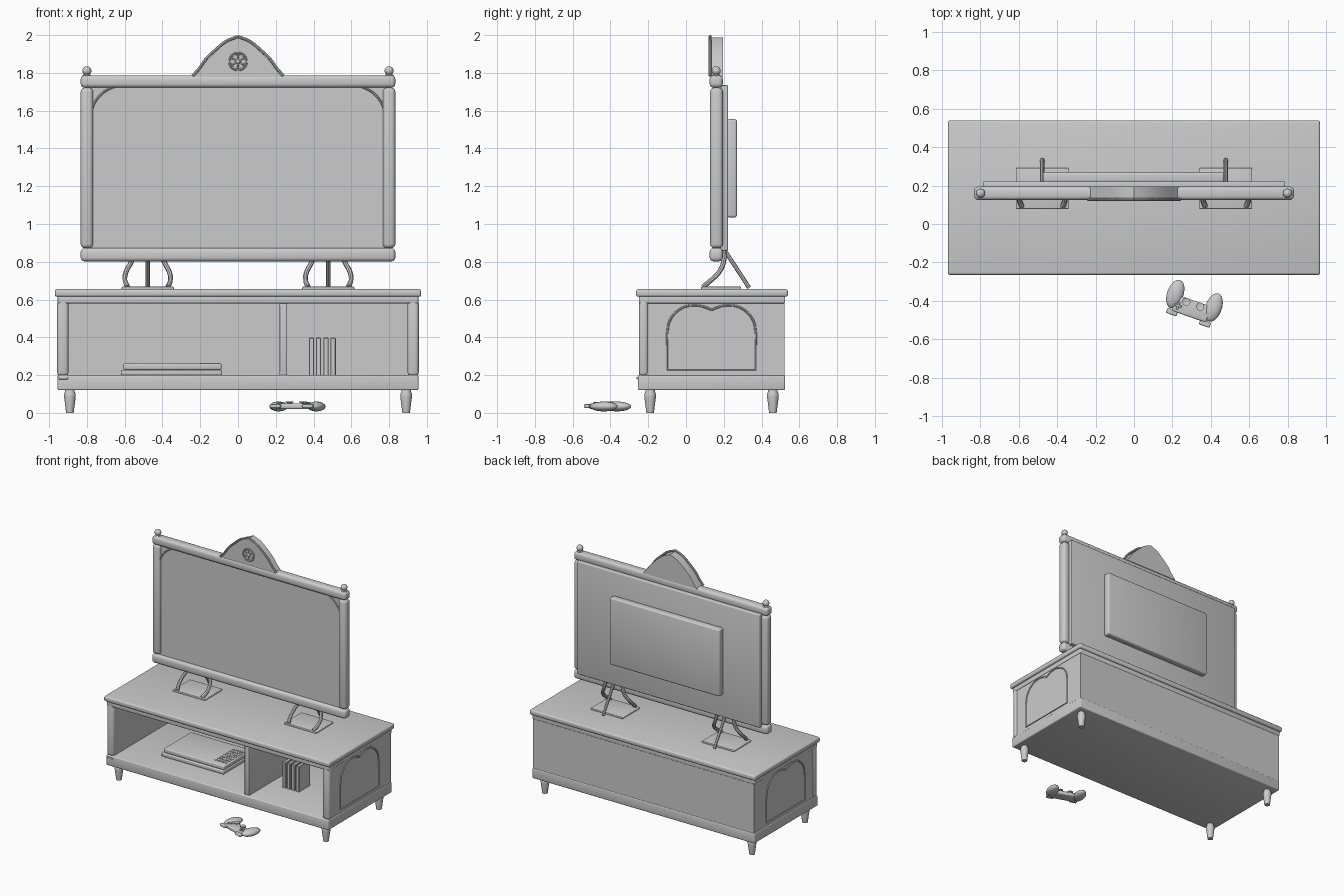
import bpy, bmesh, math
from mathutils import Matrix, Vector

if "Cube" in bpy.data.objects:
    bpy.data.objects.remove(bpy.data.objects["Cube"])

grey = bpy.data.materials.new("plain grey")
grey.diffuse_color = (0.6, 0.6, 0.6, 1)
grey.use_nodes = True
grey.node_tree.nodes["Principled BSDF"].inputs["Base Color"].default_value = grey.diffuse_color


def finish(name, bm, matrix=None):
    bmesh.ops.recalc_face_normals(bm, faces=bm.faces)
    if matrix:
        bm.transform(matrix)
    me = bpy.data.meshes.new(name)
    bm.to_mesh(me)
    bm.free()
    me.shade_smooth()
    me.set_sharp_from_angle(angle=math.radians(35))
    me.materials.append(grey)
    ob = bpy.data.objects.new(name, me)
    bpy.context.collection.objects.link(ob)
    return ob


def box(name, x0, x1, y0, y1, z0, z1, bevel=0.0, seg=3, matrix=None):
    bm = bmesh.new()
    mid = Vector(((x0 + x1) / 2, (y0 + y1) / 2, (z0 + z1) / 2))
    size = Matrix.Diagonal((abs(x1 - x0), y1 - y0, z1 - z0, 1))
    bmesh.ops.create_cube(bm, size=1, matrix=Matrix.Translation(mid) @ size)
    if bevel:
        bmesh.ops.bevel(bm, geom=bm.edges[:], offset=bevel, segments=seg,
                        profile=0.5, affect='EDGES')
    return finish(name, bm, matrix)


def ellipsoid(name, centre, radii, matrix=None):
    bm = bmesh.new()
    bmesh.ops.create_uvsphere(bm, u_segments=24, v_segments=14, radius=1,
                              matrix=Matrix.Translation(centre) @ Matrix.Diagonal((*radii, 1)))
    return finish(name, bm, matrix)


def lathe(name, centre, profile, matrix=None, steps=24):
    """Spin (radius, height) points around a vertical axis."""
    bm = bmesh.new()
    vs = [bm.verts.new((r, 0, h)) for r, h in profile]
    es = [bm.edges.new(p) for p in zip(vs, vs[1:])]
    bmesh.ops.spin(bm, geom=vs + es, axis=(0, 0, 1), cent=(0, 0, 0),
                   angle=math.tau, steps=steps)
    bmesh.ops.remove_doubles(bm, verts=bm.verts, dist=1e-5)
    bm.transform(Matrix.Translation(centre))
    return finish(name, bm, matrix)


def tube(name, pts, radius, smooth=True, closed=False):
    cu = bpy.data.curves.new(name, 'CURVE')
    cu.dimensions = '3D'
    cu.bevel_depth = radius
    cu.bevel_resolution = 2
    cu.resolution_u = 8
    cu.use_fill_caps = True
    sp = cu.splines.new('BEZIER')
    sp.bezier_points.add(len(pts) - 1)
    sp.use_cyclic_u = closed
    for bp, p in zip(sp.bezier_points, pts):
        bp.co = p
        bp.handle_left_type = bp.handle_right_type = 'AUTO' if smooth else 'VECTOR'
    tmp = bpy.data.objects.new(name + " path", cu)
    bpy.context.collection.objects.link(tmp)
    dg = bpy.context.evaluated_depsgraph_get()
    me = bpy.data.meshes.new_from_object(tmp.evaluated_get(dg))
    bpy.data.objects.remove(tmp)
    bm = bmesh.new()
    bm.from_mesh(me)
    return finish(name, bm)


def extrude_xz(name, pts, y0, y1):
    bm = bmesh.new()
    f = bm.faces.new([bm.verts.new((x, y0, z)) for x, z in pts])
    r = bmesh.ops.extrude_face_region(bm, geom=[f])
    bmesh.ops.translate(bm, vec=(0, y1 - y0, 0),
                        verts=[g for g in r['geom'] if isinstance(g, bmesh.types.BMVert)])
    return finish(name, bm)


# Cabinet
box("cabinet_top", -0.97, 0.97, -0.265, 0.54, 0.615, 0.655, 0.012)
box("cabinet_top_moulding", -0.955, 0.955, -0.25, 0.525, 0.58, 0.62, 0.006)
box("cabinet_base", -0.955, 0.955, -0.255, 0.525, 0.12, 0.20, 0.008)
box("cabinet_back", -0.95, 0.95, 0.495, 0.522, 0.19, 0.60)
box("cabinet_divider", 0.22, 0.26, -0.235, 0.5, 0.19, 0.59, 0.005)
box("base_badge", -0.95, -0.90, -0.262, -0.25, 0.178, 0.19, 0.003)
for s in (-1, 1):
    side = "left" if s < 0 else "right"
    box(side + "_cabinet_side", s * 0.90, s * 0.95, -0.235, 0.522, 0.19, 0.60)
    box(side + "_pilaster", s * 0.898, s * 0.957, -0.25, -0.20, 0.195, 0.60, 0.018)
    # double-arched moulding on the cabinet side
    x = s * 0.951
    arch = [(-0.10, 0.42), (-0.085, 0.49), (-0.03, 0.55), (0.04, 0.57), (0.10, 0.56), (0.135, 0.545)]
    for k in (0, 1):
        tube(f"{side}_side_arch_{k}", [(x, 0.27 - y if k else y, z) for y, z in arch], 0.006)
    tube(side + "_side_panel_line",
         [(x, -0.10, 0.42), (x, -0.10, 0.225), (x, 0.37, 0.225), (x, 0.37, 0.42)], 0.005, smooth=False)
    for y in (-0.19, 0.46):
        lathe(f"{side}_leg", (s * 0.89, y, 0),
              [(0, 0), (0.02, 0), (0.025, 0.04), (0.031, 0.085), (0.031, 0.1), (0.025, 0.112), (0.025, 0.125), (0, 0.125)])

# Television panel and frame
box("screen", -0.775, 0.775, 0.15, 0.20, 0.85, 1.735)
box("television_back", -0.785, 0.785, 0.185, 0.222, 0.86, 1.735, 0.006)
box("back_housing", -0.475, 0.47, 0.215, 0.27, 1.035, 1.555, 0.012)
box("frame_top", -0.833, 0.833, 0.125, 0.195, 1.722, 1.787, 0.02)
box("frame_bottom", -0.833, 0.833, 0.125, 0.195, 0.802, 0.872, 0.02)
for s in (-1, 1):
    side = "left" if s < 0 else "right"
    box(side + "_frame_post", s * 0.767, s * 0.833, 0.128, 0.195, 0.872, 1.722, 0.022)
    tube(side + "_corner_arc", [(s * (0.60 + 0.18 * math.sin(a)), 0.148, 1.56 + 0.175 * math.cos(a))
                                for a in (i * math.pi / 12 for i in range(7))], 0.006)
    lathe(side + "_finial_neck", (s * 0.80, 0.16, 1.78), [(0, 0), (0.022, 0), (0.022, 0.008), (0.012, 0.016), (0, 0.016)])
    ellipsoid(side + "_finial", (s * 0.80, 0.16, 1.811), (0.024, 0.024, 0.024))

# Crest with rim and rosette
half = [(0.24, 1.785), (0.207, 1.822), (0.17, 1.873), (0.12, 1.921), (0.065, 1.966), (0.0, 1.993)]
outline = half + [(-x, z) for x, z in half[-2::-1]]
extrude_xz("crest", [(x * 0.97, z - 0.006) for x, z in outline], 0.13, 0.195)
for s in (-1, 1):
    tube("crest_rim", [(s * x, 0.128, z) for x, z in half], 0.008)


def ring(n, r, cx=0, cz=1.86):
    return [(cx + r * math.cos(i * math.tau / n), 0.128, cz + r * math.sin(i * math.tau / n)) for i in range(n)]


tube("rosette_ring", ring(16, 0.046), 0.005, closed=True)
for i, p in enumerate(ring(6, 0.027)):
    tube(f"rosette_petal_{i}", ring(8, 0.015, p[0], p[2]), 0.003, closed=True)
ellipsoid("rosette_centre", (0, 0.128, 1.86), (0.012, 0.008, 0.012))

# Stands
for cx in (-0.478, 0.478):
    box("stand_plate", cx - 0.138, cx + 0.138, 0.08, 0.292, 0.652, 0.668, 0.005)
    tube("stand_strut", [(cx, 0.205, 0.86), (cx, 0.335, 0.662)], 0.011, smooth=False)
    for s in (-1, 1):
        tube("stand_leg", [(cx + s * 0.07, 0.20, 0.86), (cx + s * 0.085, 0.20, 0.805),
                           (cx + s * 0.115, 0.175, 0.745), (cx + s * 0.12, 0.13, 0.70),
                           (cx + s * 0.106, 0.09, 0.668)], 0.013)

# Game console and upright cases
box("console_lower", -0.62, -0.085, -0.055, 0.29, 0.20, 0.228, 0.006)
box("console_upper", -0.608, -0.088, -0.045, 0.29, 0.228, 0.262, 0.008)
for i in range(6):
    for j in range(7):
        x, y = -0.20 + i * 0.018, 0.0 + j * 0.035
        box("console_vent", x, x + 0.01, y, y + 0.02, 0.26, 0.265)
for i in range(4):
    x = 0.375 + i * 0.0385
    box(f"disc_case_{i}", x, x + 0.027, 0.01, 0.15, 0.198, 0.398, 0.003, 1)

# Game controller, turned on the floor
M = Matrix.Translation((0.315, -0.40, 0)) @ Matrix.Rotation(math.radians(-19.3), 4, 'Z')
box("controller_body", -0.095, 0.095, -0.088, 0.0, 0.02, 0.05, 0.01, matrix=M)
for s in (-1, 1):
    ellipsoid("controller_grip", (s * 0.106, 0.0, 0.034), (0.043, 0.077, 0.026), M)
    box("controller_trigger", s * 0.062, s * 0.12, -0.108, -0.08, 0.026, 0.046, 0.006, matrix=M)
    lathe("controller_stick", (s * 0.038, -0.019, 0.045),
          [(0, 0), (0.012, 0), (0.012, 0.008), (0.021, 0.01), (0.021, 0.016), (0.014, 0.014), (0, 0.013)], M)
for i in range(4):
    a = i * math.pi / 2
    lathe("controller_button", (0.072 + 0.014 * math.cos(a), -0.052 + 0.014 * math.sin(a), 0.045),
          [(0, 0), (0.007, 0), (0.007, 0.011), (0, 0.012)], M, 12)
box("direction_pad_across", -0.092, -0.052, -0.058, -0.046, 0.045, 0.056, 0.002, 1, M)
box("direction_pad_along", -0.078, -0.066, -0.072, -0.032, 0.045, 0.056, 0.002, 1, M)
